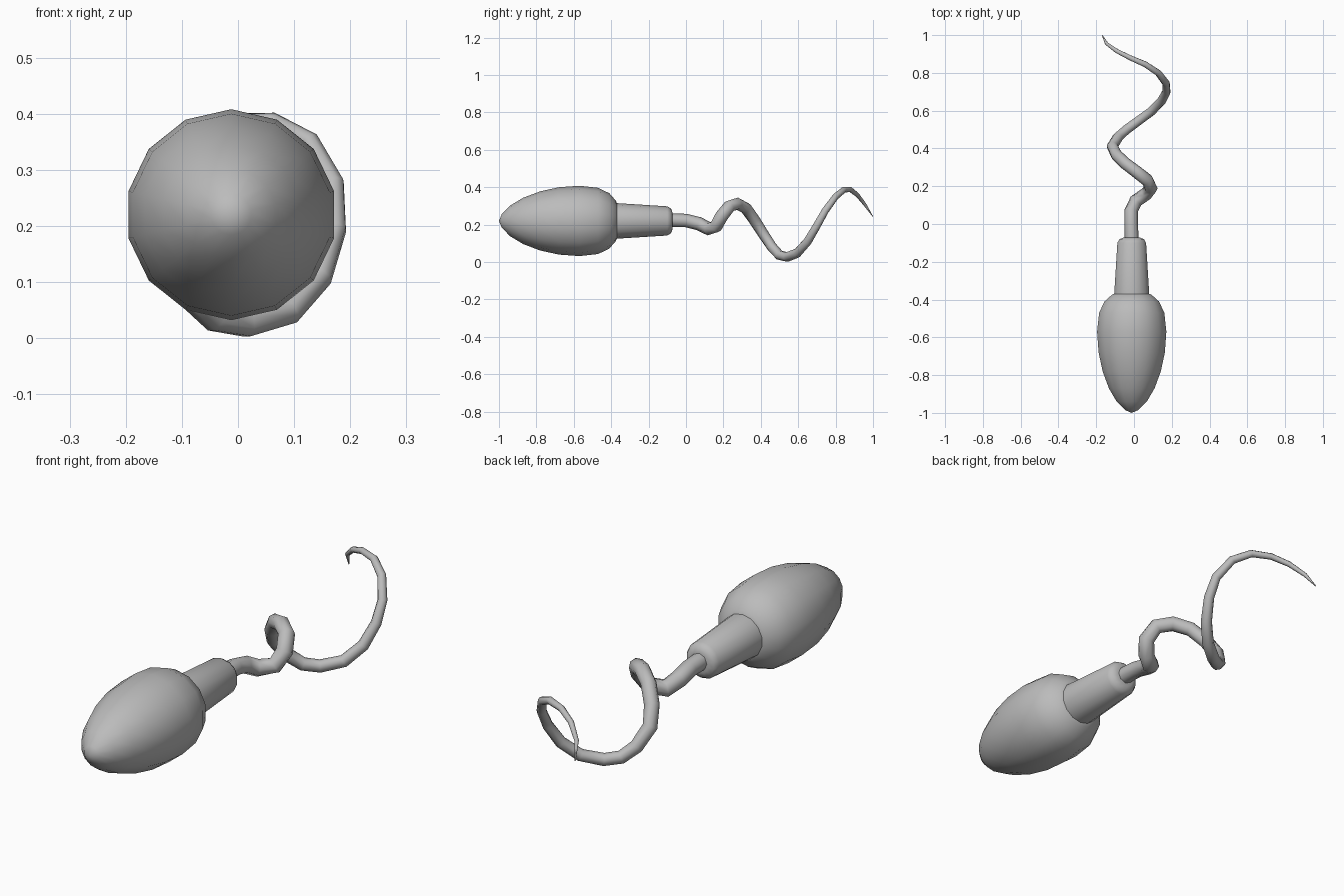
import bpy, bmesh, math
from mathutils import Vector

if "Cube" in bpy.data.objects:
    bpy.data.objects.remove(bpy.data.objects["Cube"])

CX, CZ = -0.012, 0.22   # body axis

grey = bpy.data.materials.new("grey")
grey.diffuse_color = (0.5, 0.5, 0.5, 1)
grey.use_nodes = True
grey.node_tree.nodes["Principled BSDF"].inputs["Base Color"].default_value = grey.diffuse_color


def finish(ob, angle):
    ob.data.materials.append(grey)
    bpy.ops.object.select_all(action='DESELECT')
    ob.select_set(True)
    bpy.context.view_layer.objects.active = ob
    bpy.ops.object.shade_smooth_by_angle(angle=math.radians(angle))


def loft(name, rings, angle):
    """Skin a list of point rings; a ring of one point closes to a tip."""
    bm = bmesh.new()
    rows = [[bm.verts.new(p) for p in r] for r in rings]
    for a, b in zip(rows, rows[1:]):
        n = max(len(a), len(b))
        for i in range(n):
            j = (i + 1) % n
            quad = [a[i % len(a)], a[j % len(a)], b[j % len(b)], b[i % len(b)]]
            bm.faces.new(list(dict.fromkeys(quad)))
    for end in (rows[0], rows[-1]):
        if len(end) > 2:
            bm.faces.new(end)
    bmesh.ops.recalc_face_normals(bm, faces=bm.faces)
    me = bpy.data.meshes.new(name)
    bm.to_mesh(me)
    bm.free()
    ob = bpy.data.objects.new(name, me)
    bpy.context.collection.objects.link(ob)
    finish(ob, angle)


def lathe(name, profile, sides, angle):
    """Revolve (y, radius) pairs round the body axis."""
    rings = []
    for y, r in profile:
        n = sides if r > 0 else 1
        rings.append([(CX + r * math.sin(2 * math.pi * i / n), y,
                       CZ + r * math.cos(2 * math.pi * i / n)) for i in range(n)])
    loft(name, rings, angle)


# Egg-shaped head
lathe("head", [(-1.0, 0), (-0.985, 0.036), (-0.94, 0.082), (-0.87, 0.124),
               (-0.78, 0.158), (-0.68, 0.180), (-0.57, 0.188), (-0.47, 0.177),
               (-0.41, 0.148), (-0.375, 0.108), (-0.365, 0.085)], 14, 60)

# Tapered collar behind the head
lathe("neck", [(-0.40, 0.096), (-0.37, 0.095), (-0.10, 0.078),
               (-0.08, 0.066), (-0.072, 0.045)], 14, 60)

# Spiral tail: x, y, z, radius
path = [(-0.012, -0.09, 0.224, 0.037), (-0.015, 0.0, 0.222, 0.036),
        (-0.015, 0.07, 0.205, 0.036), (0.01, 0.122, 0.178, 0.036),
        (0.065, 0.16, 0.190, 0.035), (0.09, 0.19, 0.245, 0.035),
        (0.07, 0.232, 0.298, 0.034), (0.015, 0.275, 0.312, 0.033),
        (-0.045, 0.32, 0.288, 0.032), (-0.092, 0.365, 0.226, 0.031),
        (-0.115, 0.41, 0.155, 0.030), (-0.085, 0.46, 0.080, 0.028),
        (-0.04, 0.50, 0.037, 0.027), (0.015, 0.54, 0.027, 0.026),
        (0.09, 0.595, 0.048, 0.025), (0.145, 0.65, 0.110, 0.024),
        (0.172, 0.70, 0.195, 0.022), (0.170, 0.745, 0.275, 0.020),
        (0.128, 0.80, 0.350, 0.018), (0.06, 0.845, 0.387, 0.016),
        (-0.02, 0.88, 0.387, 0.014), (-0.09, 0.915, 0.360, 0.012),
        (-0.145, 0.955, 0.310, 0.009), (-0.168, 0.998, 0.245, 0.002)]
pts = [Vector(p[:3]) for p in path]
rings, side = [], Vector((1, 0, 0))
for k, p in enumerate(pts):
    t = (pts[min(k + 1, len(pts) - 1)] - pts[max(k - 1, 0)]).normalized()
    side = (side - t * side.dot(t)).normalized()   # carry the frame along
    up = t.cross(side)
    r = path[k][3]
    rings.append([p + (side * math.cos(a) + up * math.sin(a)) * r
                  for a in (math.pi * i / 4 for i in range(8))])
loft("tail", rings, 80)
